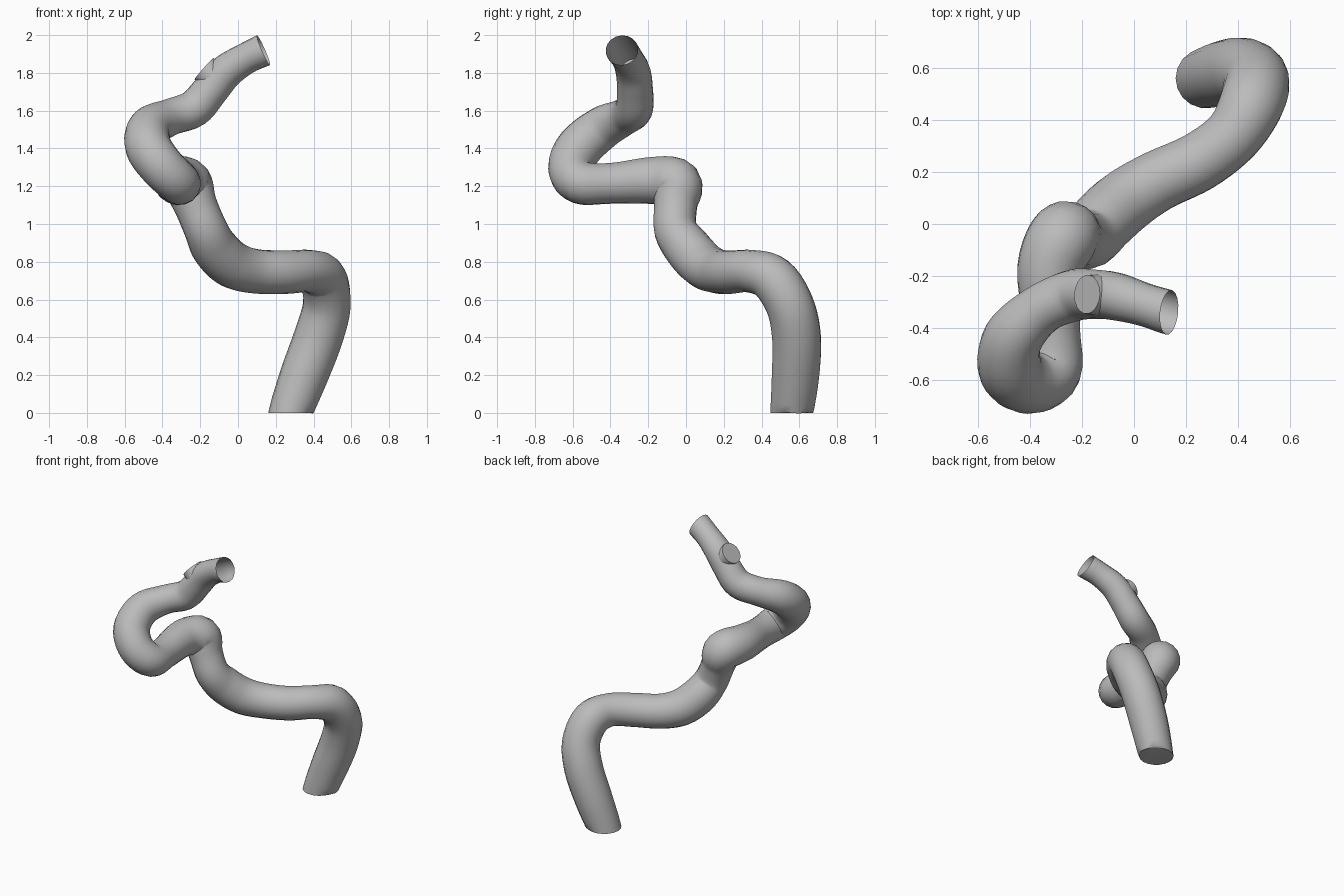
import bpy
import bmesh
import math
from mathutils import Vector

if "Cube" in bpy.data.objects:
    bpy.data.objects.remove(bpy.data.objects["Cube"], do_unlink=True)

SIDES = 18
STEPS = 5

# Centre line from the ground up: x, y, z, radius
PATH = [
    (.275, .56, 0, .115), (.35, .58, .2, .127), (.425, .585, .4, .13),
    (.47, .55, .57, .127), (.45, .46, .71, .125), (.38, .34, .75, .113),
    (.25, .24, .745, .115), (.09, .165, .75, .118), (-.03, .09, .785, .125),
    (-.12, .01, .87, .125), (-.17, -.055, .97, .115), (-.225, -.055, 1.1, .115),
    (-.27, -.05, 1.21, .135), (-.325, -.18, 1.23, .125), (-.315, -.4, 1.215, .108),
    (-.315, -.56, 1.22, .115), (-.4, -.61, 1.3, .12), (-.475, -.56, 1.41, .123),
    (-.465, -.44, 1.51, .115), (-.36, -.33, 1.565, .098), (-.235, -.275, 1.61, .1),
    (-.145, -.27, 1.71, .095), (-.065, -.28, 1.805, .092), (.04, -.31, 1.875, .083),
    (.135, -.34, 1.92, .086),
]


def make_material(name, value):
    mat = bpy.data.materials.new(name)
    mat.use_nodes = True
    colour = (value, value, value, 1)
    mat.diffuse_color = colour
    mat.node_tree.nodes["Principled BSDF"].inputs["Base Color"].default_value = colour
    return mat


def add_object(name, bm, mat):
    mesh = bpy.data.meshes.new(name)
    bm.to_mesh(mesh)
    bm.free()
    mesh.materials.append(mat)
    obj = bpy.data.objects.new(name, mesh)
    bpy.context.collection.objects.link(obj)
    bpy.ops.object.select_all(action='DESELECT')
    obj.select_set(True)
    bpy.context.view_layer.objects.active = obj
    bpy.ops.object.shade_smooth_by_angle(angle=math.radians(50))
    return obj


def smooth_path(points):
    """Catmull-Rom interpolation of position and radius together."""
    pts = [Vector(p) for p in points]
    pts = [pts[0] * 2 - pts[1]] + pts + [pts[-1] * 2 - pts[-2]]
    out = []
    for a, b, c, d in zip(pts, pts[1:], pts[2:], pts[3:]):
        for s in range(STEPS):
            t = s / STEPS
            out.append((b * 2 + (c - a) * t + (a * 2 - b * 5 + c * 4 - d) * t ** 2
                        + (b * 3 - a - c * 3 + d) * t ** 3) / 2)
    return out + [pts[-2]]


def ring(bm, centre, tangent, side, radius):
    other = tangent.cross(side)
    angles = [math.tau * k / SIDES for k in range(SIDES)]
    return [bm.verts.new(centre + (side * math.cos(a) + other * math.sin(a)) * radius)
            for a in angles]


def bridge(bm, low, high):
    for k in range(SIDES):
        n = (k + 1) % SIDES
        bm.faces.new((low[k], low[n], high[n], high[k]))


grey = make_material("plain grey", .5)

# Winding trunk, flat on the ground and open at the upper end
bm = bmesh.new()
line = smooth_path(PATH)
centres = [p.to_3d() for p in line]
tangents = [(b - a).normalized() for a, b in zip(centres, centres[2:])]
tangents = [Vector((0, 0, 1))] + tangents + [Vector((.91, -.1, .4)).normalized()]
side = Vector((1, 0, 0))
rings = []
for point, centre, tangent in zip(line, centres, tangents):
    side = (side - tangent * side.dot(tangent)).normalized()
    rings.append(ring(bm, centre, tangent, side, point.w))
for low, high in zip(rings, rings[1:]):
    bridge(bm, low, high)
bm.faces.new(list(reversed(rings[0])))
add_object("winding_trunk", bm, grey)

# Short cut stub on the upper bend
bm = bmesh.new()
normal = Vector((-.75, .05, .66)).normalized()
across = normal.cross(Vector((0, 1, 0))).normalized()
base = Vector((-.11, -.275, 1.76))
low = ring(bm, base, normal, across, .085)
high = ring(bm, base + normal * .094, normal, across, .075)
bridge(bm, low, high)
bm.faces.new(high)
add_object("cut_stub", bm, grey)
